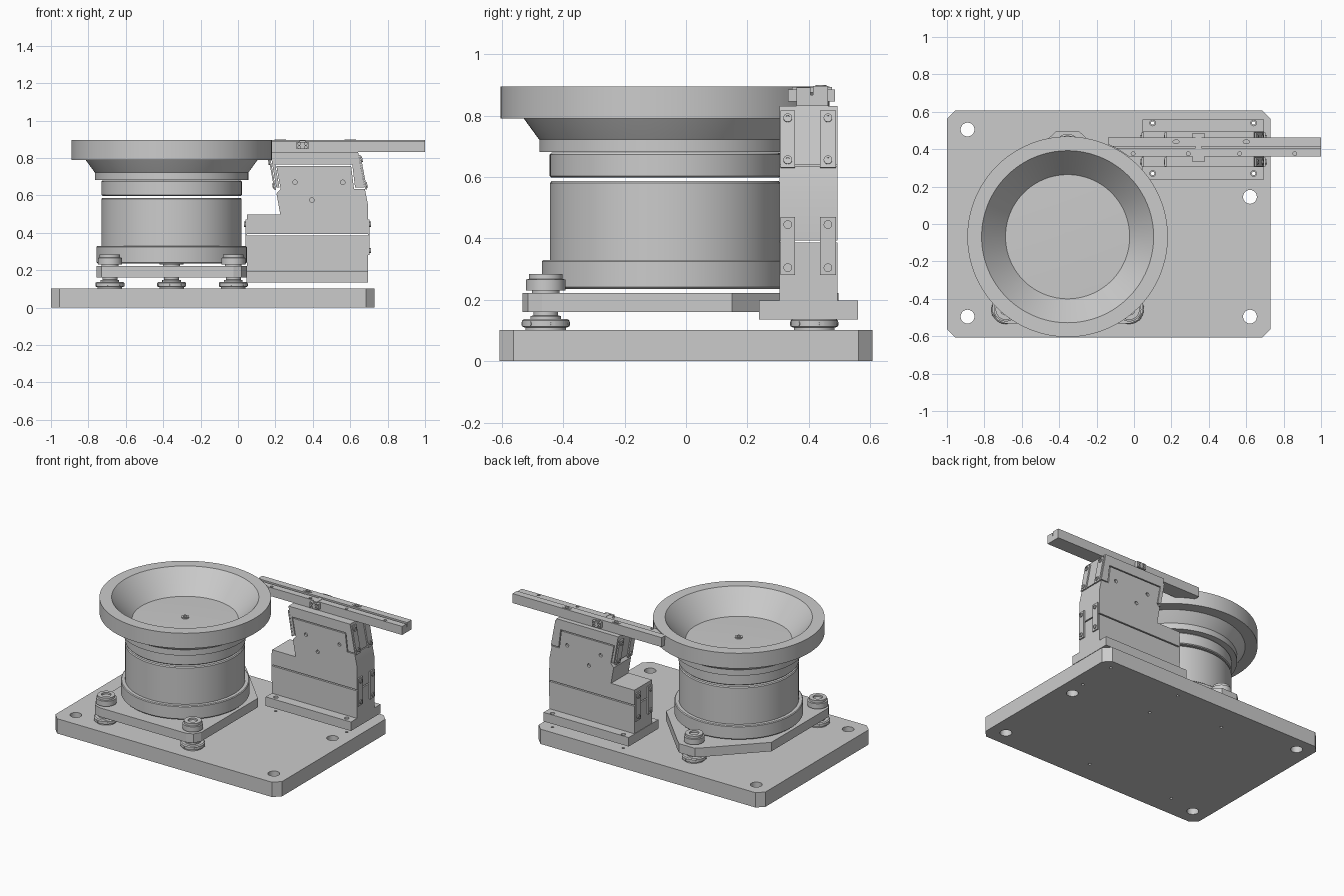
import bpy, bmesh, math
from mathutils import Matrix, Vector

if "Cube" in bpy.data.objects:
    bpy.data.objects.remove(bpy.data.objects["Cube"])

CX, CY = -0.355, -0.068      # bowl axis


def finish(bm, name, smooth=False):
    bmesh.ops.recalc_face_normals(bm, faces=bm.faces)
    me = bpy.data.meshes.new(name)
    bm.to_mesh(me)
    bm.free()
    ob = bpy.data.objects.new(name, me)
    bpy.context.collection.objects.link(ob)
    if smooth:
        bpy.ops.object.select_all(action='DESELECT')
        ob.select_set(True)
        bpy.context.view_layer.objects.active = ob
        bpy.ops.object.shade_smooth_by_angle(angle=math.radians(30))
    return ob


def prism(name, pts, a, b, axis='z'):
    """Extrude a 2D outline from a to b along z (xy points) or y (xz points)."""
    bm = bmesh.new()
    place = (lambda p, h: (p[0], p[1], h)) if axis == 'z' else (lambda p, h: (p[0], h, p[1]))
    lo = [bm.verts.new(place(p, a)) for p in pts]
    hi = [bm.verts.new(place(p, b)) for p in pts]
    bm.faces.new(lo)
    bm.faces.new(hi[::-1])
    for i in range(len(pts)):
        j = (i + 1) % len(pts)
        bm.faces.new((lo[i], lo[j], hi[j], hi[i]))
    return finish(bm, name)


def box(name, x0, x1, y0, y1, z0, z1):
    return prism(name, [(x0, y0), (x1, y0), (x1, y1), (x0, y1)], z0, z1)


def lathe(name, prof, x, y, n=96):
    """Spin a closed (radius, z) profile about a vertical axis."""
    bm = bmesh.new()
    vs = [bm.verts.new((r, 0, z)) for r, z in prof]
    loop = vs if all(r > 0 for r, _ in prof) else None
    es = [bm.edges.new(p) for p in zip(vs, vs[1:])]
    if loop:
        es.append(bm.edges.new((vs[-1], vs[0])))
    bmesh.ops.spin(bm, geom=vs + es, axis=(0, 0, 1), cent=(0, 0, 0),
                   angle=2 * math.pi, steps=n, use_duplicate=False)
    bmesh.ops.remove_doubles(bm, verts=bm.verts, dist=1e-5)
    bmesh.ops.translate(bm, verts=bm.verts, vec=(x, y, 0))
    return finish(bm, name, True)


def drill(ob, holes):
    """Cut cylinders (centre, radius, length, axis) out of an object."""
    bm = bmesh.new()
    for c, r, length, axis in holes:
        rot = Vector((0, 0, 1)).rotation_difference(Vector(axis)).to_matrix().to_4x4()
        bmesh.ops.create_cone(bm, cap_ends=True, segments=24, radius1=r, radius2=r,
                              depth=length, matrix=Matrix.Translation(c) @ rot)
    cutter = finish(bm, "hole_cutter")
    cutter.hide_render = True
    mod = ob.modifiers.new("holes", 'BOOLEAN')
    mod.operation, mod.object = 'DIFFERENCE', cutter
    bpy.ops.object.select_all(action='DESELECT')
    ob.select_set(True)
    bpy.context.view_layer.objects.active = ob
    bpy.ops.object.modifier_apply(modifier=mod.name)
    bpy.data.objects.remove(cutter)
    bpy.ops.object.shade_smooth_by_angle(angle=math.radians(30))


def rod(name, c, r, length, axis):
    bm = bmesh.new()
    rot = Vector((0, 0, 1)).rotation_difference(Vector(axis)).to_matrix().to_4x4()
    bmesh.ops.create_cone(bm, cap_ends=True, segments=20, radius1=r, radius2=r,
                          depth=length, matrix=Matrix.Translation(c) @ rot)
    return finish(bm, name, True)


Z, Y = (0, 0, 1), (0, 1, 0)
feet = [(-0.685, -0.457), (-0.025, -0.457), (CX, 0.418)]
block_bolts = [(x, y) for x in (0.10, 0.64) for y in (0.27, 0.54)]

# base plate with chamfered corners
c = 0.045
x0, x1, w = -1.0, 0.73, 0.607
base = prism("base_plate", [(x0 + c, -w), (x1 - c, -w), (x1, -w + c), (x1, w - c),
                            (x1 - c, w), (x0 + c, w), (x0, w - c), (x0, -w + c)], 0, 0.102)
drill(base, [((x, y, 0.05), 0.037, 0.3, Z) for x, y in
             [(-0.89, 0.505), (-0.89, -0.495), (0.62, 0.145), (0.62, -0.495)]]
      + [((x, y, 0.05), 0.009, 0.3, Z) for x, y in feet + block_bolts])

# drive mounting plate, mirrored half outline
half = [(0.33, -0.533), (0.375, -0.515), (0.402, -0.47), (0.402, 0.15), (0.10, 0.46), (0.06, 0.497)]
prism("drive_mounting_plate", [(CX + x, y) for x, y in half]
      + [(CX - x, y) for x, y in half[::-1]], 0.16, 0.222)

# rubber feet and clamping caps
for i, (x, y) in enumerate(feet):
    lathe(f"foot_{i}", [(0, 0.102), (0.066, 0.102), (0.066, 0.109), (0.077, 0.113), (0.077, 0.132),
                        (0.07, 0.138), (0.05, 0.138), (0.05, 0.147), (0.04, 0.149),
                        (0.04, 0.162), (0, 0.162)], x, y, 40)
    lathe(f"foot_cap_{i}", [(0, 0.22), (0.045, 0.22), (0.045, 0.23), (0.064, 0.23), (0.064, 0.266),
                            (0.055, 0.268), (0.055, 0.284), (0.03, 0.284), (0.03, 0.272),
                            (0, 0.272)], x, y, 40)
    for k in range(6):
        a = k * math.pi / 3 + 0.3
        rod(f"foot_grip_{i}_{k}", (x + 0.075 * math.cos(a), y + 0.075 * math.sin(a), 0.122),
            0.008, 0.008, (math.cos(a), math.sin(a), 0))

# drum drive body, upper ring and bowl
lathe("drive_drum", [(0, 0.235), (0.395, 0.235), (0.402, 0.242), (0.402, 0.325), (0.397, 0.33),
                     (0.375, 0.33), (0.375, 0.58), (0.37, 0.587), (0, 0.587)], CX, CY)
lathe("drive_upper_ring", [(0, 0.598), (0.37, 0.598), (0.376, 0.603), (0.376, 0.673),
                           (0.37, 0.68), (0, 0.68)], CX, CY)
lathe("bowl", [(0, 0.682), (0.41, 0.682), (0.41, 0.722), (0.415, 0.728), (0.46, 0.79),
               (0.536, 0.79), (0.536, 0.895), (0.46, 0.895), (0.332, 0.745), (0, 0.755)], CX, CY, 128)
lathe("bowl_center_bolt", [(0, 0.75), (0.024, 0.75), (0.024, 0.762), (0.012, 0.762),
                           (0.012, 0.757), (0, 0.757)], CX, CY, 32)

# linear drive base block and lower housing
foot_block = box("linear_base_block", 0.045, 0.695, 0.238, 0.56, 0.135, 0.197)
drill(foot_block, [((x, y, 0.16), 0.015, 0.3, Z) for x, y in block_bolts])
B0, B1 = 0.304, 0.494
box("linear_lower_housing", 0.048, 0.695, B0, B1, 0.197, 0.386)

# linear drive moving housing with stepped, slanted outline
mover = prism("linear_upper_housing",
              [(0.048, 0.394), (0.695, 0.394), (0.695, 0.55), (0.678, 0.635), (0.62, 0.635),
               (0.605, 0.757), (0.205, 0.757), (0.228, 0.635), (0.206, 0.61), (0.226, 0.497),
               (0.048, 0.497)], B0, B1, 'y')
drill(mover, [((x, y, z), 0.012, 0.03, Y) for y in (B0, B1)
              for x, z in [(0.305, 0.67), (0.56, 0.67), (0.395, 0.575)]])

# top bracket saddling the housing
prism("rail_bracket", [(0.172, 0.832), (0.642, 0.832), (0.678, 0.641), (0.626, 0.641),
                       (0.611, 0.764), (0.199, 0.764), (0.222, 0.641), (0.205, 0.641)],
      B0, B1, 'y')

# leaf springs with screws on both ends of the drive
def spring(name, p, q, out):
    a, b = Vector((p[0], p[1])), Vector((q[0], q[1]))
    n = Vector((out * abs((b - a).y), -out * (b - a).x * (1 if b.y > a.y else -1))).normalized()
    t = n * 0.009
    axis = (n.x, 0, n.y)
    for k, (y0, y1) in enumerate([(0.308, 0.355), (0.437, 0.488)]):
        prism(f"{name}_{k}", [tuple(a), tuple(b), tuple(b + t), tuple(a + t)], y0, y1, 'y')
        for m, f in enumerate((0.13, 0.87)):
            s = a.lerp(b, f) + t
            screw = rod(f"{name}_screw_{k}{m}", (s.x, (y0 + y1) / 2, s.y), 0.014, 0.012, axis)
            drill(screw, [((s.x + n.x * 0.006, (y0 + y1) / 2, s.y + n.y * 0.006), 0.007, 0.008, axis)])


spring("lower_spring_right", (0.695, 0.28), (0.695, 0.47), 1)
spring("lower_spring_left", (0.048, 0.28), (0.048, 0.47), -1)
spring("upper_spring_right", (0.681, 0.63), (0.646, 0.815), 1)
spring("upper_spring_left", (0.203, 0.63), (0.173, 0.80), -1)

# discharge rail: two tracks whose near ends follow the bowl rim
def rail(name, y0, y1, z0, z1, holes):
    near = []
    for k in range(9):
        y = y1 + (y0 - y1) * k / 8
        rr = 0.539 ** 2 - (y - CY) ** 2
        near.append((max(-0.138, CX + 0.0) if rr <= 0 else max(-0.138, CX + math.sqrt(rr)), y))
    ob = prism(name, near + [(1.0, y0), (1.0, y1)], z0, z1)
    if holes:
        drill(ob, [((x, y, z1), r, 0.03, Z) for x, y, r in holes])


rail("rail_base", 0.36, 0.462, 0.832, 0.868, [])
rail("rail_front_track", 0.36, 0.405, 0.868, 0.891,
     [(x, 0.376, 0.010) for x in (-0.005, 0.29, 0.565, 0.86)])
rail("rail_back_track", 0.414, 0.462, 0.868, 0.897, [(0.225, 0.44, 0.016), (0.60, 0.44, 0.016)])

# elongated adjusting nuts on the back track
for i, x in enumerate((0.225, 0.60)):
    ob = lathe(f"rail_nut_{i}", [(0.012, 0.89), (0.022, 0.89), (0.022, 0.9), (0.012, 0.9)], 0, 0.0, 32)
    ob.location = (x, 0.44, 0)
    ob.scale = (1.4, 0.8, 1)

# sensor clip straddling the rail
for side, y0, y1 in (("front", 0.332, 0.36), ("back", 0.462, 0.486)):
    clip = box(f"sensor_clip_{side}", 0.312, 0.378, y0, y1, 0.847, 0.886)
    yo = y0 if side == "front" else y1
    drill(clip, [((x, yo, z), 0.007, 0.02, Y) for x in (0.328, 0.362) for z in (0.857, 0.876)])
box("sensor_bridge", 0.33, 0.36, 0.345, 0.475, 0.875, 0.893)
